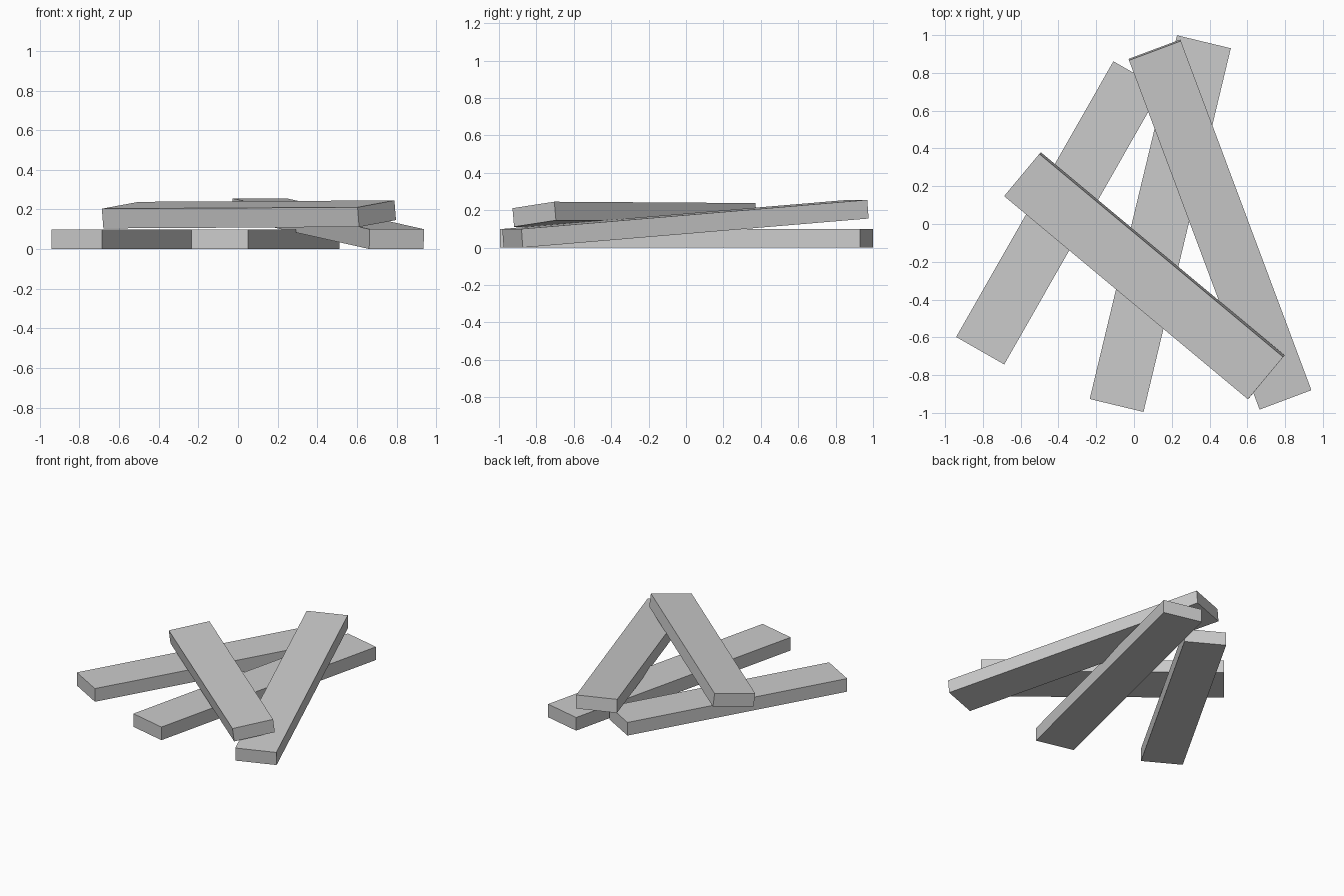
import bpy
from math import radians

cube = bpy.data.objects.get("Cube")
if cube:
    bpy.data.objects.remove(cube, do_unlink=True)

# Single plain grey for every plank
grey = bpy.data.materials.new("plain_grey")
grey.use_nodes = True
colour = (0.6, 0.6, 0.6, 1)
grey.diffuse_color = colour
for node in grey.node_tree.nodes:
    if node.type == 'BSDF_PRINCIPLED':
        node.inputs["Base Color"].default_value = colour

WIDTH, THICK = 0.293, 0.1
LONG, SHORT = 1.98, 1.68


def plank(name, length, centre, yaw, rise=0, roll=0):
    """Flat board: yaw sets its heading, rise lifts its far end, roll lifts its left edge."""
    bpy.ops.mesh.primitive_cube_add(size=1, location=centre)
    board = bpy.context.object
    board.name = name
    board.scale = (length, WIDTH, THICK)
    board.rotation_euler = (radians(roll), radians(-rise), radians(yaw))
    board.data.materials.append(grey)
    return board


# Two planks lying on the ground
plank("ground_plank_right", SHORT, (-0.398, 0.059, THICK / 2), 60.3)
plank("ground_plank_middle", LONG, (0.139, 0.002, THICK / 2), 76.5)

# Plank leaning up onto the back end of the middle one
plank("leaning_plank", LONG, (0.455, -0.003, 0.128), 110.5, rise=4.5)

# Plank resting across the others, tipped slightly towards the front
plank("cross_plank", SHORT, (0.055, -0.274, 0.175), -39.8, rise=0.25, roll=6.8)
